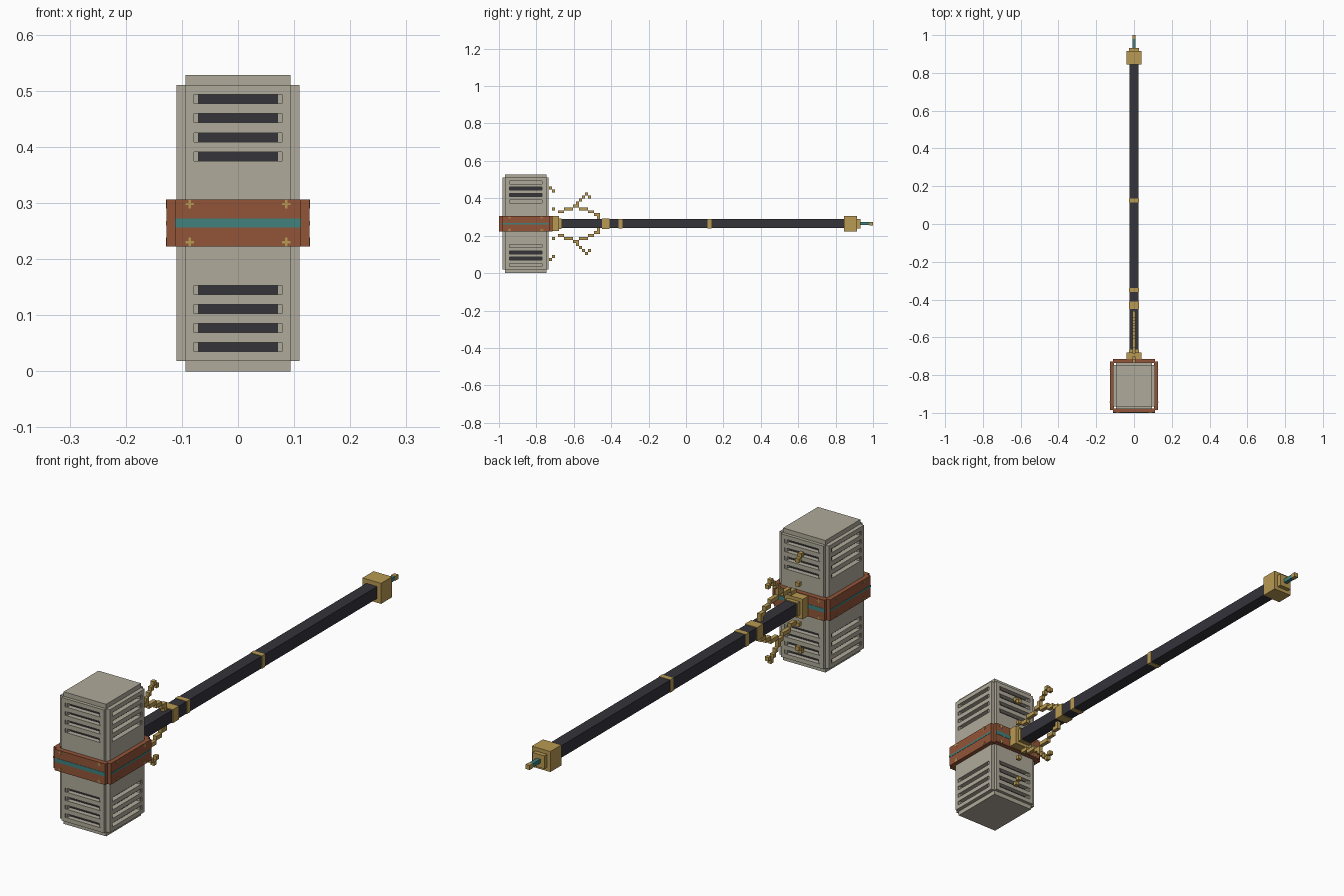
import bpy
import bmesh
from mathutils import Matrix, Vector

cube = bpy.data.objects.get("Cube")
if cube:
    bpy.data.objects.remove(cube, do_unlink=True)


def material(name, r, g, b):
    mat = bpy.data.materials.new(name)
    mat.use_nodes = True
    mat.diffuse_color = (r, g, b, 1)
    mat.node_tree.nodes["Principled BSDF"].inputs["Base Color"].default_value = (r, g, b, 1)
    return mat


stone = material("warm grey stone", .43, .40, .325)
copper = material("copper brown", .29, .09, .04)
teal = material("teal", .05, .22, .2)
gold = material("gold", .48, .32, .085)
dark = material("dark charcoal", .034, .033, .042)


def boxes(name, parts, mat):
    """One object made of (centre, half size) boxes."""
    bm = bmesh.new()
    for centre, half in parts:
        size = Vector(half) * 2
        bmesh.ops.create_cube(bm, size=1, matrix=Matrix.Translation(centre) @ Matrix.Diagonal((*size, 1)))
    mesh = bpy.data.meshes.new(name)
    bm.to_mesh(mesh)
    bm.free()
    mesh.materials.append(mat)
    obj = bpy.data.objects.new(name, mesh)
    bpy.context.collection.objects.link(obj)
    return obj


HEAD_Y, MID = -.857, .264
HALF_X, HALF_Y = .11, .123


def on_face(side, sign, along, out, z, size):
    """A box on a head face: side 'x' or 'y', size = (along, out, up) halves."""
    a, o, u = size
    if side == "x":
        return (sign * out, HEAD_Y + along, z), (o, a, u)
    return (along, HEAD_Y + sign * out, z), (a, o, u)


# Vent slots on the four head faces
faces = [(side, sign) for side in "xy" for sign in (-1, 1)]
rows = [(s, i, MID + s * (.119 + .034 * i)) for s in (-1, 1) for i in range(4)]
cuts, dark_backs, grey_backs, slot_ends = [], [], [], []
for side, sign in faces:
    face = HALF_X if side == "x" else HALF_Y
    half = .094 if side == "x" else .078
    for s, i, z in rows:
        cuts.append(on_face(side, sign, 0, face, z, (half, .024, .008)))
        back = on_face(side, sign, 0, face - .022, z, (half, .003, .008))
        (dark_backs if side == "y" or i in (1, 2) else grey_backs).append(back)
        for end in (-1, 1):
            slot_ends.append(on_face(side, sign, end * (half - .004), face - .014, z, (.004, .01, .008)))

# Head: three crossed blocks give the stepped edges
cutter = boxes("slot_cutter", cuts, dark)
cutter.hide_render = True
for name, half in (("head_core", (.094, .11, .264)),
                   ("head_side_panels", (HALF_X, .11, .246)),
                   ("head_front_back_panels", (.094, HALF_Y, .246))):
    block = boxes(name, [((0, HEAD_Y, MID), half)], stone)
    mod = block.modifiers.new("slots", "BOOLEAN")
    mod.object = cutter
    mod.solver = "EXACT"
    bpy.context.view_layer.update()
    graph = bpy.context.evaluated_depsgraph_get()
    result = bpy.data.meshes.new_from_object(block.evaluated_get(graph))
    block.modifiers.clear()
    block.data = result
    result.materials.clear()
    result.materials.append(stone)
    for poly in result.polygons:
        poly.material_index = 0
bpy.data.objects.remove(cutter, do_unlink=True)
boxes("slot_backs_dark", dark_backs, dark)
boxes("slot_backs_grey", grey_backs, stone)
boxes("slot_ends", slot_ends, stone)

# Band around the head, with inlay stripe and corner crosses
band, stripes, crosses = [], [], []
for side, sign in faces:
    out = .127 if side == "x" else .142
    length = .128 if side == "x" else .112
    band.append(on_face(side, sign, 0, out - .011, MID, (length, .011, .042)))
    stripes.append(on_face(side, sign, 0, out, MID, (length, .001, .008 if side == "y" else .004)))
    for end in (-1, 1):
        for up in (-1, 1):
            z = MID + up * .034
            crosses.append(on_face(side, sign, end * .086, out, z, (.008, .0012, .002)))
            crosses.append(on_face(side, sign, end * .086, out, z, (.002, .0015, .008)))
boxes("head_band", band, copper)
boxes("band_stripes", stripes, teal)
boxes("band_crosses", crosses, gold)


def rod(name, start, end, half, mat):
    return boxes(name, [((0, (start + end) / 2, MID), (half, (end - start) / 2, half))], mat)


# Handle with its rings, pommel and tip
rod("handle", -.72, .86, .024, dark)
rod("socket_collar", -.72, -.68, .04, gold)
rod("socket_step", -.68, -.665, .027, gold)
rod("lower_ring", -.45, -.41, .027, gold)
rod("grip_ring", -.36, -.34, .0255, gold)
rod("middle_ring", .115, .135, .0255, gold)
rod("pommel", .845, .915, .041, gold)
rod("pommel_step", .915, .932, .026, gold)
rod("tip_rod", .932, .98, .008, teal)
rod("tip_end", .98, 1, .009, gold)

# Branching filigree of small cubes, mirrored above and below the handle
unit = .016
steps = [(0, 12), (1, 11), (1, 5), (3, 4), (4, 4), (5, 5), (6, 5), (7, 5), (8, 6), (9, 6), (9, 7),
         (10, 8), (11, 9), (12, 10), (13, 9), (10, 5), (11, 5), (12, 5), (13, 4), (14, 4),
         (15, 3), (16, 3), (16, 2)]
filigree = [((0, -.725 + a * unit, MID + s * b * unit), (unit / 2,) * 3)
            for a, b in steps for s in (-1, 1)]
boxes("filigree", filigree, gold)
